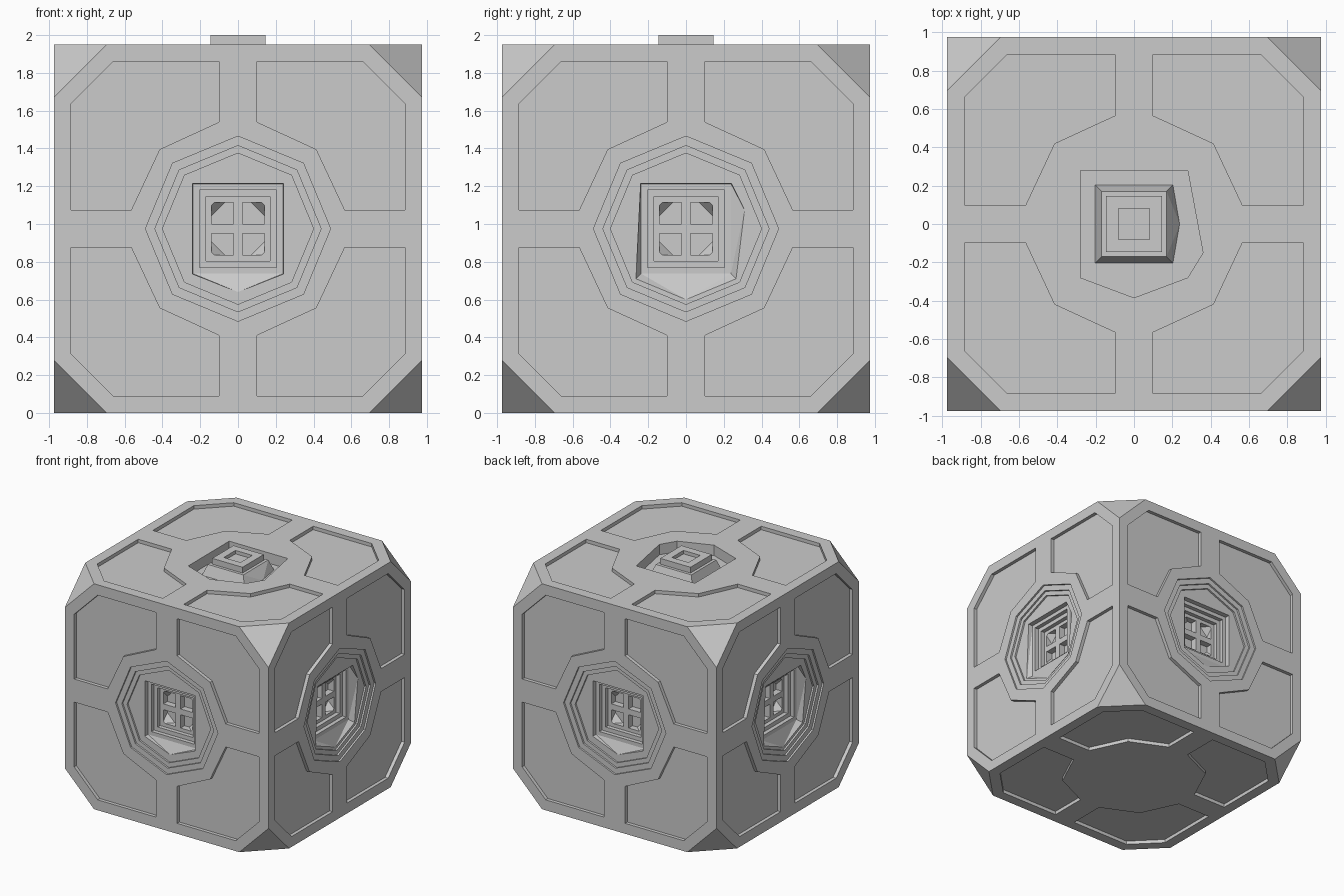
import bpy, bmesh
from math import radians, sin, cos, pi
from mathutils import Matrix, Vector

if "Cube" in bpy.data.objects:
    bpy.data.objects.remove(bpy.data.objects["Cube"])

HALF = 0.975      # half size of the cube
CUT = 0.28        # corner chamfer along each edge
LIFT = Matrix.Translation((0, 0, HALF))

grey = bpy.data.materials.new("plain grey")
grey.use_nodes = True
grey.diffuse_color = (0.6, 0.6, 0.6, 1)
grey.node_tree.nodes["Principled BSDF"].inputs["Base Color"].default_value = (0.6, 0.6, 0.6, 1)

# Frames: local u right, v up, third axis outward from the face
SIDES = [Matrix.Rotation(radians(90 * k), 4, "Z") @ Matrix.Rotation(radians(90), 4, "X")
         for k in range(4)]
TOP = Matrix.Identity(4)
BOTTOM = Matrix.Rotation(pi, 4, "X")


def place(frame, loop, depth):
    return [LIFT @ frame @ Vector((u, v, HALF - depth)) for u, v in loop]


def hull(bm, points):
    verts = [bm.verts.new(p) for p in points]
    result = bmesh.ops.convex_hull(bm, input=verts)
    loose = [v for v in verts if not v.link_faces]
    bmesh.ops.delete(bm, geom=loose, context="VERTS")


def prism(bm, frame, loop, d0, d1):
    a = [bm.verts.new(p) for p in place(frame, loop, d0)]
    b = [bm.verts.new(p) for p in place(frame, loop, d1)]
    bm.faces.new(a)
    bm.faces.new(b[::-1])
    for i in range(len(a)):
        j = (i + 1) % len(a)
        bm.faces.new((a[j], a[i], b[i], b[j]))


def finish(bm, name):
    bmesh.ops.dissolve_limit(bm, angle_limit=0.01, verts=bm.verts, edges=bm.edges)
    bmesh.ops.recalc_face_normals(bm, faces=bm.faces)
    mesh = bpy.data.meshes.new(name)
    bm.to_mesh(mesh)
    bm.free()
    mesh.materials.append(grey)
    obj = bpy.data.objects.new(name, mesh)
    bpy.context.scene.collection.objects.link(obj)
    return obj


def carve(target, bm):
    cutter = finish(bm, "cutter")
    cutter.hide_render = True
    mod = target.modifiers.new("cut", "BOOLEAN")
    mod.operation, mod.solver, mod.object = "DIFFERENCE", "EXACT", cutter
    bpy.context.view_layer.objects.active = target
    bpy.ops.object.modifier_apply(modifier=mod.name)
    bpy.data.objects.remove(cutter)


def square(r):
    return [(-r, -r), (r, -r), (r, r), (-r, r)]


def octagon(r):
    return [(r * cos(i * pi / 4), r * sin(i * pi / 4)) for i in range(8)]


# Cube with cut corners
bm = bmesh.new()
k = HALF - CUT
face_outline = [(k, HALF), (HALF, k), (HALF, -k), (k, -HALF),
                (-k, -HALF), (-HALF, -k), (-HALF, k), (-k, HALF)]
hull(bm, place(TOP, face_outline, 0) + place(BOTTOM, face_outline, 0)
     + [LIFT @ Vector((x, y, z)) for x in (-HALF, HALF) for y in (-HALF, HALF) for z in (-k, k)])
body = finish(bm, "cube_body")

# Four recessed panels on every face
panel = [(0.1, 0.885), (0.66, 0.885), (0.885, 0.66), (0.885, 0.1),
         (0.565, 0.1), (0.415, 0.42), (0.1, 0.565)]
bm = bmesh.new()
for frame in SIDES + [TOP, BOTTOM]:
    for su in (-1, 1):
        for sv in (-1, 1):
            prism(bm, frame, [(u * su, v * sv) for u, v in panel], -0.02, 0.03)
carve(body, bm)

# Stepped octagon rings on the four sides
for radius, depth in ((0.49, 0.015), (0.44, 0.03), (0.4, 0.045)):
    bm = bmesh.new()
    for frame in SIDES:
        prism(bm, frame, octagon(radius), -0.02, depth)
    carve(body, bm)

# Funnel mouth with pointed lower lip, wider on the left and right sides
bm = bmesh.new()
for i, frame in enumerate(SIDES):
    mouth = square(0.24) + [(0, -0.335)]
    if i % 2:
        mouth = [(-0.24, 0.24), (-0.265, -0.265), (0, -0.375),
                 (0.265, -0.265), (0.31, 0.1), (0.24, 0.24)]
    hull(bm, place(frame, mouth, -0.02) + place(frame, mouth, 0.045)
         + place(frame, square(0.238), 0.085))
carve(body, bm)

# Stepped square tunnel
for radius, depth in ((0.205, 0.12), (0.17, 0.155)):
    bm = bmesh.new()
    for frame in SIDES:
        prism(bm, frame, square(radius), 0.06, depth)
    carve(body, bm)

# Four window panes with slanted outer corners
bm = bmesh.new()
a, b, c = 0.025, 0.14, 0.07
for frame in SIDES:
    for su in (-1, 1):
        for sv in (-1, 1):
            front = [(a * su, a * sv), (b * su, a * sv), (b * su, b * sv), (a * su, b * sv)]
            back = front[:2] + [(b * su, c * sv), (c * su, b * sv)] + front[3:]
            hull(bm, place(frame, front, 0.14) + place(frame, back, 0.21))
carve(body, bm)

# Pit in the top face
pit = [(-0.28, 0.28), (-0.28, -0.28), (0, -0.385), (0.28, -0.28), (0.36, -0.15), (0.28, 0.28)]
bm = bmesh.new()
prism(bm, TOP, pit, -0.02, 0.09)
carve(body, bm)

# Pedestal rising from the pit
bm = bmesh.new()
hull(bm, place(TOP, square(0.205) + [(0.24, 0)], 0.095) + place(TOP, square(0.17), 0.0))
finish(bm, "top_pedestal")

# Hollow square cap on the pedestal
bm = bmesh.new()
prism(bm, TOP, square(0.145), 0.02, HALF * 2 - 2.0)
cap = finish(bm, "top_cap")
bm = bmesh.new()
prism(bm, TOP, square(0.08), -0.02, -0.1)
carve(cap, bm)
